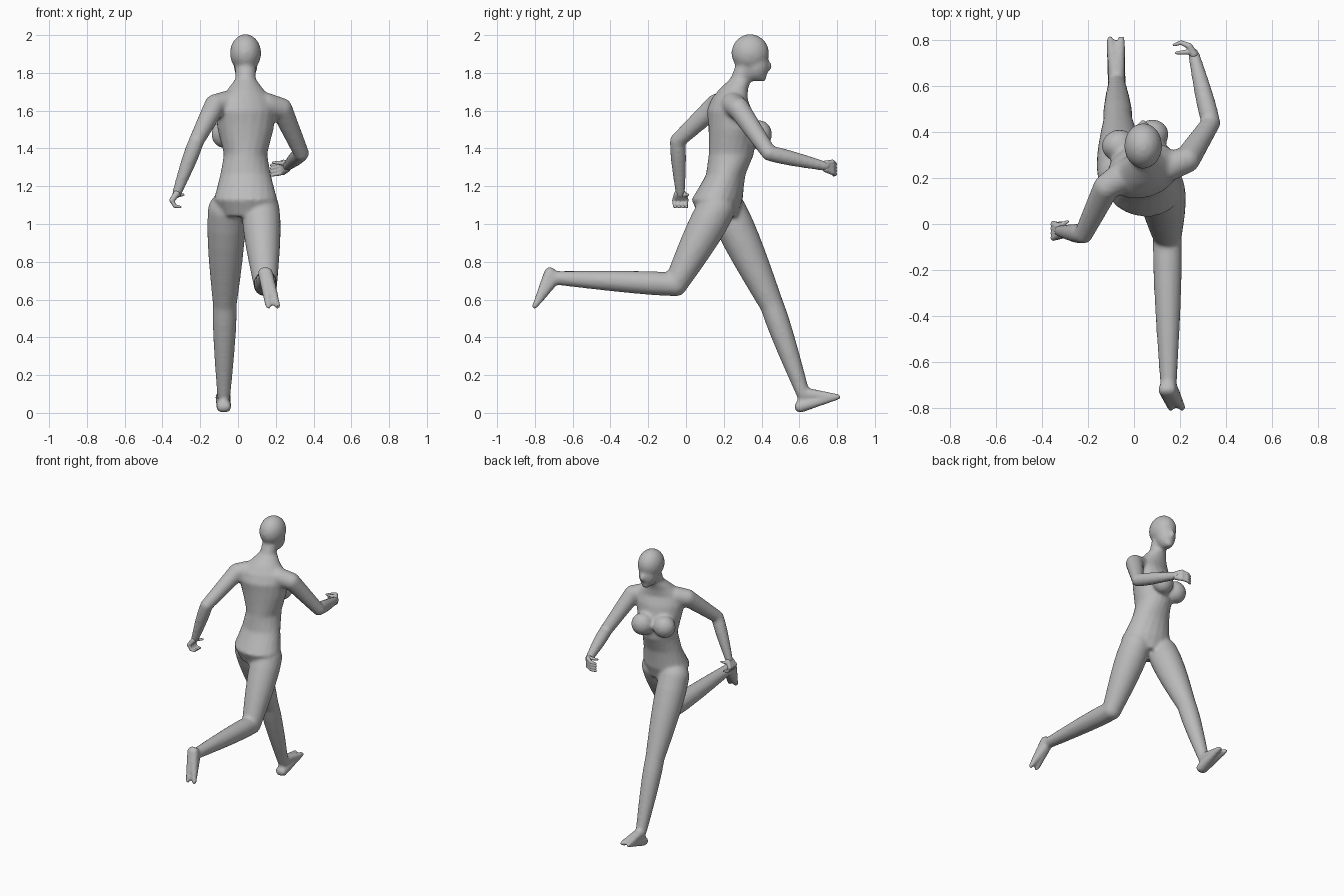
import bpy, bmesh
from math import sin, cos, pi, radians
from mathutils import Vector, Matrix

if "Cube" in bpy.data.objects:
    bpy.data.objects.remove(bpy.data.objects["Cube"])

GREY = (0.5, 0.5, 0.5, 1)
clay = bpy.data.materials.new("clay_grey")
clay.use_nodes = True
clay.diffuse_color = GREY
clay.node_tree.nodes["Principled BSDF"].inputs["Base Color"].default_value = GREY


def ellipse(bm, placement, half_width, half_depth, sides=20):
    """Add one elliptical ring of vertices in the placement's local plane."""
    angles = [2 * pi * step / sides for step in range(sides)]
    return [bm.verts.new(placement @ Vector((half_width * cos(angle), half_depth * sin(angle), 0)))
            for angle in angles]


def skin(bm, loops):
    """Bridge neighbouring rings and cap both ends."""
    for lower, upper in zip(loops, loops[1:]):
        for index in range(len(lower)):
            before = index - 1
            bm.faces.new((lower[before], lower[index], upper[index], upper[before]))
    bm.faces.new(loops[0][::-1])
    bm.faces.new(loops[-1])


def ball(bm, centre, radii, turn=0):
    placement = (Matrix.Translation(centre) @ Matrix.Rotation(radians(turn), 4, "Z")
                 @ Matrix.Diagonal(radii).to_4x4())
    bmesh.ops.create_uvsphere(bm, u_segments=20, v_segments=12, radius=1, matrix=placement)


def limb(bm, start, end, start_radius, end_radius, bulge=0, steps=6):
    """Tapered limb with a muscle bulge near its start and rounded joints."""
    start, end = Vector(start), Vector(end)
    turn = (end - start).to_track_quat("Z", "Y").to_matrix().to_4x4()
    loops = []
    for step in range(steps + 1):
        along = step / steps
        radius = start_radius + (end_radius - start_radius) * along
        radius += bulge * sin(pi * along ** 0.7)
        placement = Matrix.Translation(start.lerp(end, along)) @ turn
        loops.append(ellipse(bm, placement, radius, radius))
    skin(bm, loops)
    ball(bm, start, [start_radius] * 3)
    ball(bm, end, [end_radius] * 3)


def finish(name, bm, voxel, softness):
    """Fuse the overlapping forms into one soft skin."""
    bmesh.ops.recalc_face_normals(bm, faces=bm.faces)
    mesh = bpy.data.meshes.new(name)
    bm.to_mesh(mesh)
    bm.free()
    mesh.materials.append(clay)
    obj = bpy.data.objects.new(name, mesh)
    bpy.context.collection.objects.link(obj)
    fuse = obj.modifiers.new("fuse", "REMESH")
    fuse.mode = "VOXEL"
    fuse.voxel_size = voxel
    fuse.use_smooth_shade = True
    soften = obj.modifiers.new("soften", "SMOOTH")
    soften.iterations = softness


def add_torso(bm):
    """Pelvis to neck as y, z, half width and half depth, twisting as it rises."""
    middle = 0.04
    loops = []
    for y, z, half_width, half_depth in (
            (.17, 1.04, .13, .1), (.165, 1.13, .17, .135), (.21, 1.26, .135, .105),
            (.24, 1.37, .115, .12), (.245, 1.5, .15, .125), (.23, 1.6, .165, .115),
            (.23, 1.66, .15, .09), (.25, 1.71, .1, .075), (.29, 1.77, .053, .055),
            (.33, 1.86, .055, .06)):
        twist = min(60 * (z - 1.3), 18)
        placement = Matrix.Translation((middle, y, z)) @ Matrix.Rotation(radians(twist), 4, "Z")
        loops.append(ellipse(bm, placement, half_width, half_depth))
    skin(bm, loops)

    # Bust, placed either side of the turned chest
    chest_turn = Matrix.Rotation(radians(17), 4, "Z")
    for side in (-1, 1):
        offset = chest_turn @ Vector((side * .075, .12, 0))
        ball(bm, Vector((middle, .25, 1.475)) + offset, (.075, .068, .075), 17)

    # Skull, jaw, chin and nose
    ball(bm, (middle, .34, 1.905), (.083, .1, .1))
    ball(bm, (middle, .37, 1.84), (.063, .07, .085))
    ball(bm, (middle, .4, 1.782), (.032, .028, .03))
    ball(bm, (middle, .437, 1.835), (.014, .018, .028))


def add_leg(bm, hip, knee, ankle, heel, toes):
    limb(bm, hip, knee, .1, .063, bulge=.01)
    limb(bm, knee, ankle, .063, .036, bulge=.006)
    # Foot: a sole and an instep wedge spreading towards the toes
    for side in (-1, 1):
        spread = Vector((side * .025, 0, 0))
        toe = Vector(toes) + spread
        limb(bm, Vector(heel) + spread / 3, toe, .032, .016)
        limb(bm, ankle, toe, .036, .016)


def add_arm(bm, collar, shoulder, elbow, wrist):
    limb(bm, collar, shoulder, .065, .058)
    limb(bm, shoulder, elbow, .058, .041)
    limb(bm, elbow, wrist, .041, .025, bulge=.005)


def add_hand(name, wrist, knuckle, bend, tip, spread, thumb):
    """Palm, four curled fingers fanned along the spread, and a thumb."""
    bm = bmesh.new()
    wrist, knuckle, spread = Vector(wrist), Vector(knuckle), Vector(spread)
    for finger in range(4):
        fan = spread * (finger - 1.5)
        root, joint = knuckle + fan, Vector(bend) + fan
        limb(bm, wrist + fan / 2, root, .018, .014)
        limb(bm, root, joint, .013, .01)
        limb(bm, joint, Vector(tip) + fan, .01, .007)
    base = wrist.lerp(knuckle, .3) + spread
    limb(bm, base, thumb, .014, .007)
    finish(name, bm, voxel=.004, softness=2)


# Joints shared by the arms and hands
forward_wrist = (.26, .74, 1.305)
trailing_wrist = (-.325, -.03, 1.16)

body = bmesh.new()
add_torso(body)

# Trailing leg, bent back at the knee
add_leg(body, hip=(.12, .16, 1.08), knee=(.145, -.055, .68), ankle=(.15, -.7, .715),
        heel=(.145, -.72, .74), toes=(.185, -.8, .565))

# Leading leg, reaching forward
add_leg(body, hip=(-.06, .22, 1.07), knee=(-.07, .455, .57), ankle=(-.075, .62, .1),
        heel=(-.075, .605, .033), toes=(-.08, .805, .085))

add_arm(body, collar=(.15, .25, 1.63), shoulder=(.23, .28, 1.61),
        elbow=(.335, .44, 1.375), wrist=forward_wrist)
add_arm(body, collar=(-.06, .2, 1.64), shoulder=(-.12, .16, 1.63),
        elbow=(-.22, -.045, 1.44), wrist=trailing_wrist)
finish("body", body, voxel=.011, softness=5)

add_hand("forward_hand", forward_wrist, knuckle=(.24, .775, 1.3), bend=(.205, .79, 1.29),
         tip=(.175, .78, 1.285), spread=(0, 0, .018), thumb=(.185, .745, 1.325))
add_hand("trailing_hand", trailing_wrist, knuckle=(-.35, -.03, 1.125), bend=(-.335, -.03, 1.095),
         tip=(-.305, -.025, 1.09), spread=(0, .02, 0), thumb=(-.29, .01, 1.155))
